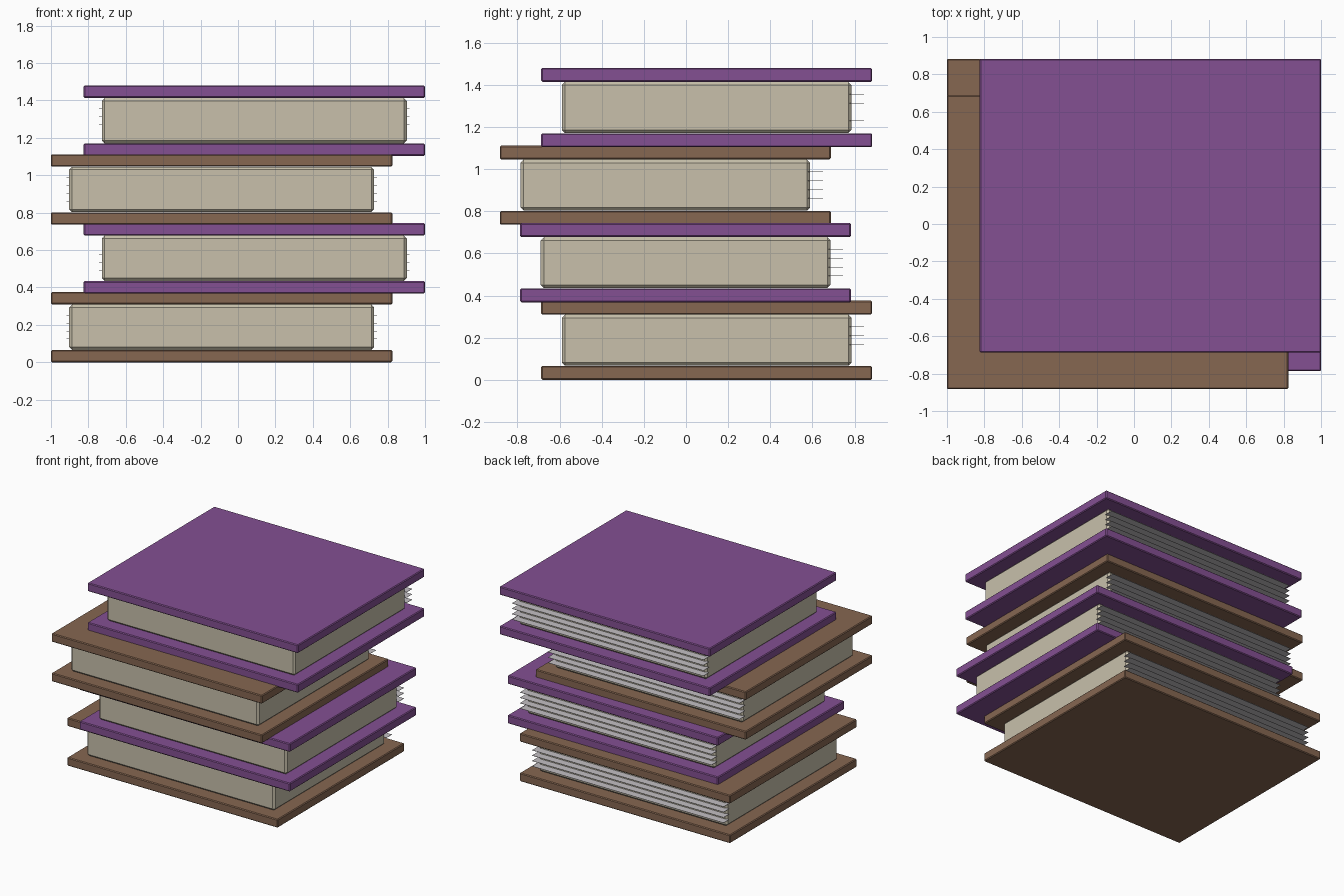
import bpy

cube = bpy.data.objects.get("Cube")
if cube:
    bpy.data.objects.remove(cube, do_unlink=True)


def make_material(name, rgb):
    mat = bpy.data.materials.new(name)
    mat.use_nodes = True
    colour = (*rgb, 1.0)
    mat.diffuse_color = colour
    mat.node_tree.nodes["Principled BSDF"].inputs["Base Color"].default_value = colour
    return mat


purple = make_material("purple cover", (0.23, 0.08, 0.29))
brown = make_material("brown cover", (0.24, 0.135, 0.083))
cream = make_material("cream pages", (0.58, 0.53, 0.41))
grey = make_material("pale grey sheets", (0.55, 0.53, 0.55))


def box(name, centre, size, mat, bevel=0.0):
    bpy.ops.mesh.primitive_cube_add(size=1, location=centre)
    obj = bpy.context.object
    obj.name = name
    obj.scale = size
    bpy.ops.object.transform_apply(location=False, rotation=False, scale=True)
    obj.data.materials.append(mat)
    if bevel:
        mod = obj.modifiers.new("bevel", "BEVEL")
        mod.width = bevel
        mod.segments = 1
    return obj


BOOK_HEIGHT = 0.37
COVER = (1.825, 1.57, 0.066)
BLOCK = (1.63, 1.375, 0.242)


def book(label, x, y, z, cover_mat):
    # hard covers
    for side, height in (("lower", COVER[2] / 2), ("upper", BOOK_HEIGHT + 0.006 - COVER[2] / 2)):
        box(f"{label}_{side}_cover", (x, y, z + height), COVER, cover_mat, 0.006)
    # page block
    middle = z + (BOOK_HEIGHT + 0.006) / 2
    box(f"{label}_page_block", (x, y, middle), BLOCK, cream, 0.015)
    # loose sheets poking out of the back
    back = y + BLOCK[1] / 2
    for i in range(4):
        box(f"{label}_loose_sheet_{i + 1}", (x, back + 0.025, middle + (i - 1.5) * 0.042),
            (BLOCK[0] + 0.03, 0.07, 0.002), grey)


# stack, from the bottom up
stack = [
    ("bottom_book", -0.0875, 0.098, brown),
    ("second_book", 0.0875, -0.002, purple),
    ("third_book", -0.0875, -0.098, brown),
    ("top_book", 0.0875, 0.098, purple),
]
for level, (label, x, y, mat) in enumerate(stack):
    book(label, x, y, level * (BOOK_HEIGHT - 0.002), mat)
